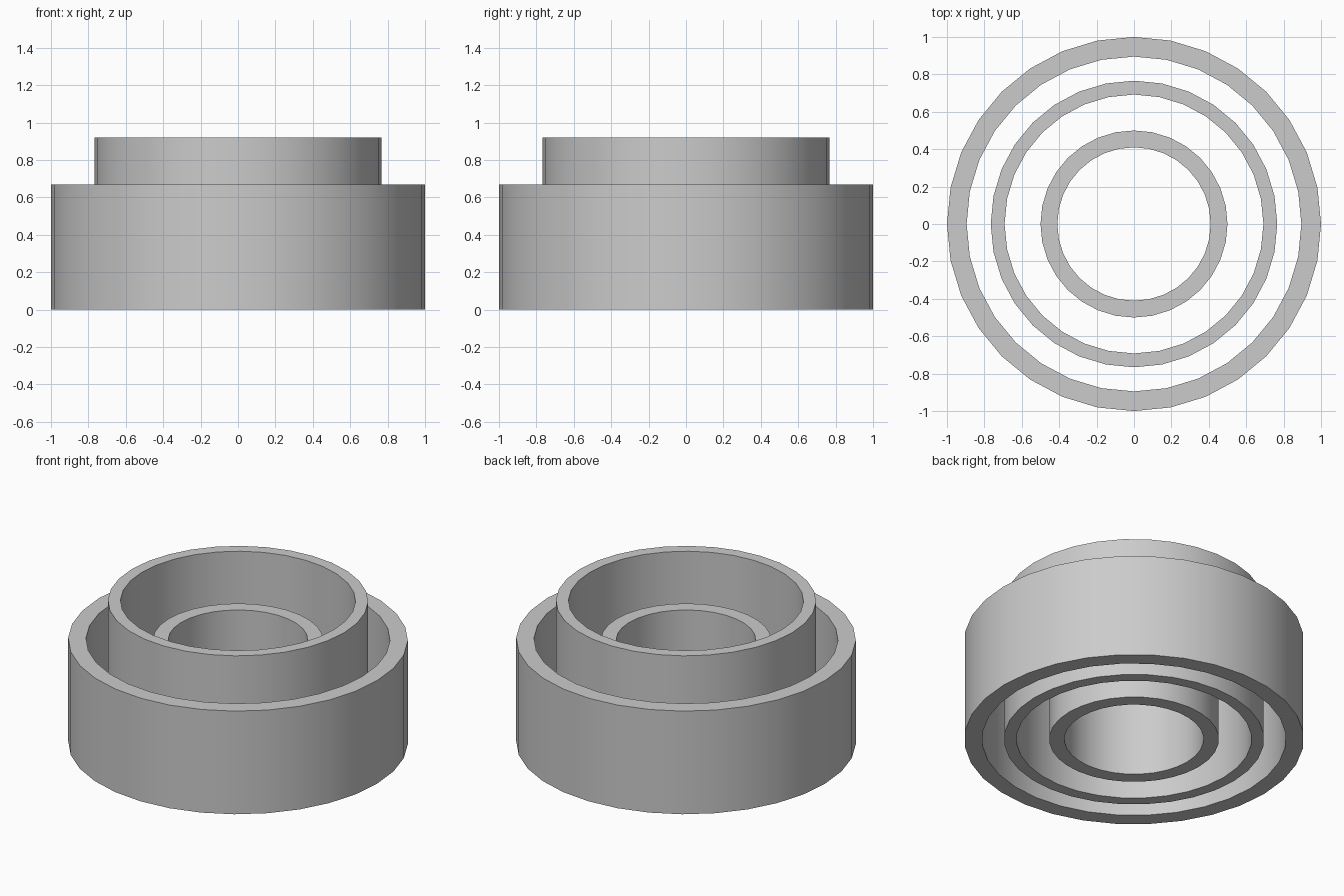
import bpy
import bmesh
from math import cos, sin, tau, radians

cube = bpy.data.objects.get("Cube")
if cube:
    bpy.data.objects.remove(cube, do_unlink=True)

SIDES = 32

grey = bpy.data.materials.new("light_grey")
grey.use_nodes = True
colour = (0.6, 0.6, 0.6, 1)
grey.diffuse_color = colour
grey.node_tree.nodes["Principled BSDF"].inputs["Base Color"].default_value = colour


def tube(name, outer, inner, height):
    """Open tube standing on the ground, swept from a rectangular profile."""
    bm = bmesh.new()
    profile = [(outer, 0), (outer, height), (inner, height), (inner, 0)]
    rings = []
    for i in range(SIDES):
        a = tau * i / SIDES
        rings.append([bm.verts.new((r * cos(a), r * sin(a), z)) for r, z in profile])
    for i, ring in enumerate(rings):
        following = rings[(i + 1) % SIDES]
        for j in range(4):
            k = (j + 1) % 4
            bm.faces.new((ring[j], following[j], following[k], ring[k]))
    bmesh.ops.recalc_face_normals(bm, faces=bm.faces)
    mesh = bpy.data.meshes.new(name)
    bm.to_mesh(mesh)
    bm.free()
    mesh.materials.append(grey)
    obj = bpy.data.objects.new(name, mesh)
    bpy.context.collection.objects.link(obj)
    # Smooth walls, crisp rims
    bpy.ops.object.select_all(action='DESELECT')
    obj.select_set(True)
    bpy.context.view_layer.objects.active = obj
    bpy.ops.object.shade_smooth_by_angle(angle=radians(30))


# Three concentric rings, the middle one taller
tube("outer_ring", 1.0, 0.895, 0.67)
tube("middle_ring", 0.766, 0.692, 0.92)
tube("inner_ring", 0.5, 0.41, 0.67)
